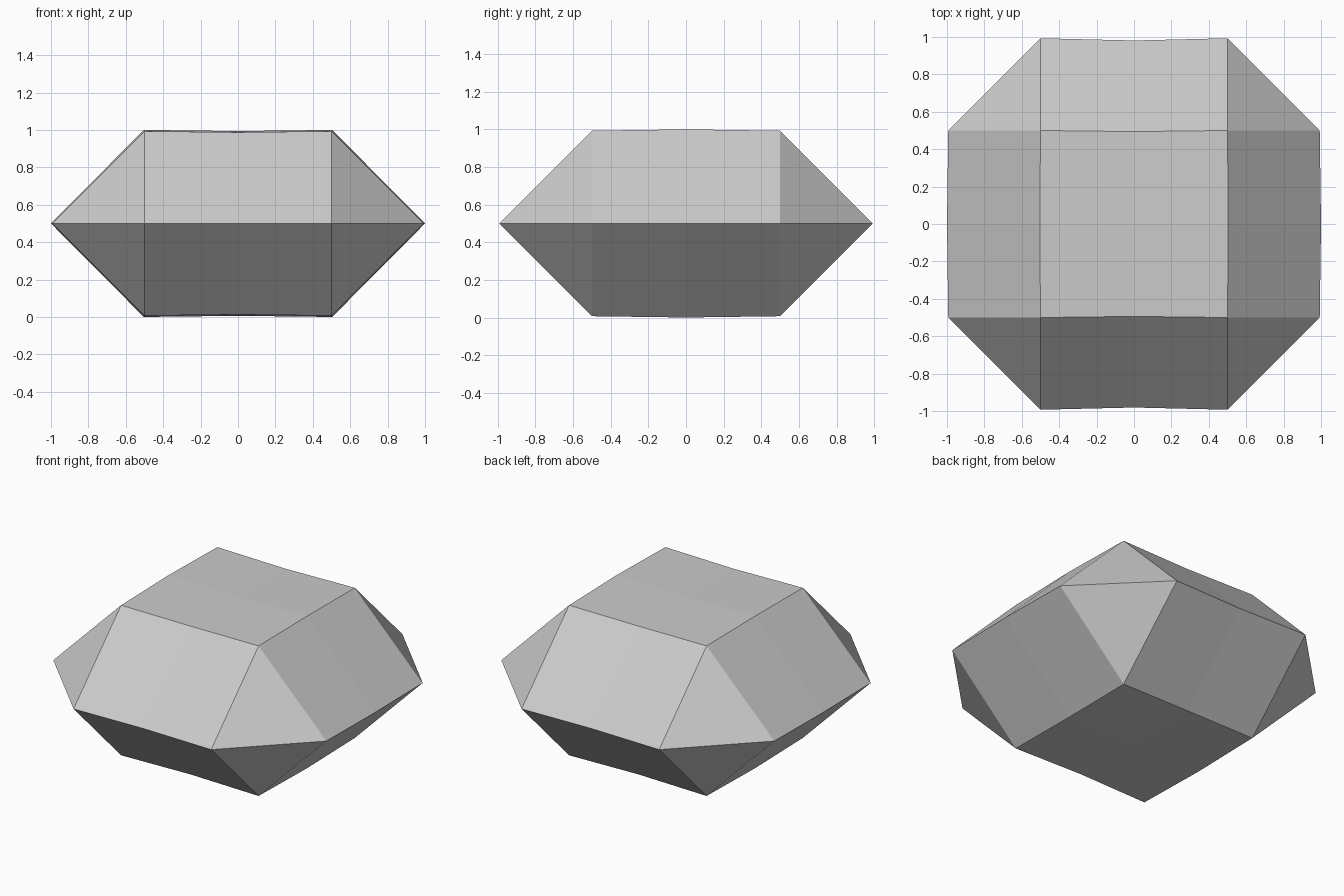
import bpy
import bmesh
from itertools import product
from mathutils import Vector

cube = bpy.data.objects.get("Cube")
if cube:
    bpy.data.objects.remove(cube, do_unlink=True)

HALF, RIM, MID = 0.5, 0.993, 0.5

# Plain grey stone colour
stone = bpy.data.materials.new("stone_grey")
stone.use_nodes = True
colour = (0.6, 0.6, 0.6, 1.0)
stone.diffuse_color = colour
stone.node_tree.nodes["Principled BSDF"].inputs["Base Color"].default_value = colour

# Faceted body: square top and bottom, wide octagonal girdle
bm = bmesh.new()
for sx, sy in product((-1, 1), repeat=2):
    for x, y, z in ((HALF, HALF, RIM - MID), (HALF, HALF, MID - RIM),
                    (RIM, HALF, 0), (HALF, RIM, 0)):
        bm.verts.new((sx * x, sy * y, z))
bmesh.ops.convex_hull(bm, input=bm.verts)
bmesh.ops.dissolve_limit(bm, angle_limit=0.01, verts=bm.verts, edges=bm.edges)

# Centre lines: slight pinch across x, slight swell across y
for axis in (Vector((1, 0, 0)), Vector((0, 1, 0))):
    bmesh.ops.bisect_plane(bm, geom=bm.verts[:] + bm.edges[:] + bm.faces[:],
                           plane_co=(0, 0, 0), plane_no=axis)
for v in bm.verts:
    on_x, on_y = abs(v.co.x) < 1e-4, abs(v.co.y) < 1e-4
    if on_x:
        v.co.y *= 0.988
        v.co.z *= 0.988
    if on_y:
        v.co.x *= 1.007
        v.co.z *= 1.014
    v.co.z += MID
bmesh.ops.recalc_face_normals(bm, faces=bm.faces)

mesh = bpy.data.meshes.new("faceted_stone")
bm.to_mesh(mesh)
bm.free()
mesh.materials.append(stone)
body = bpy.data.objects.new("faceted_stone", mesh)
bpy.context.collection.objects.link(body)
